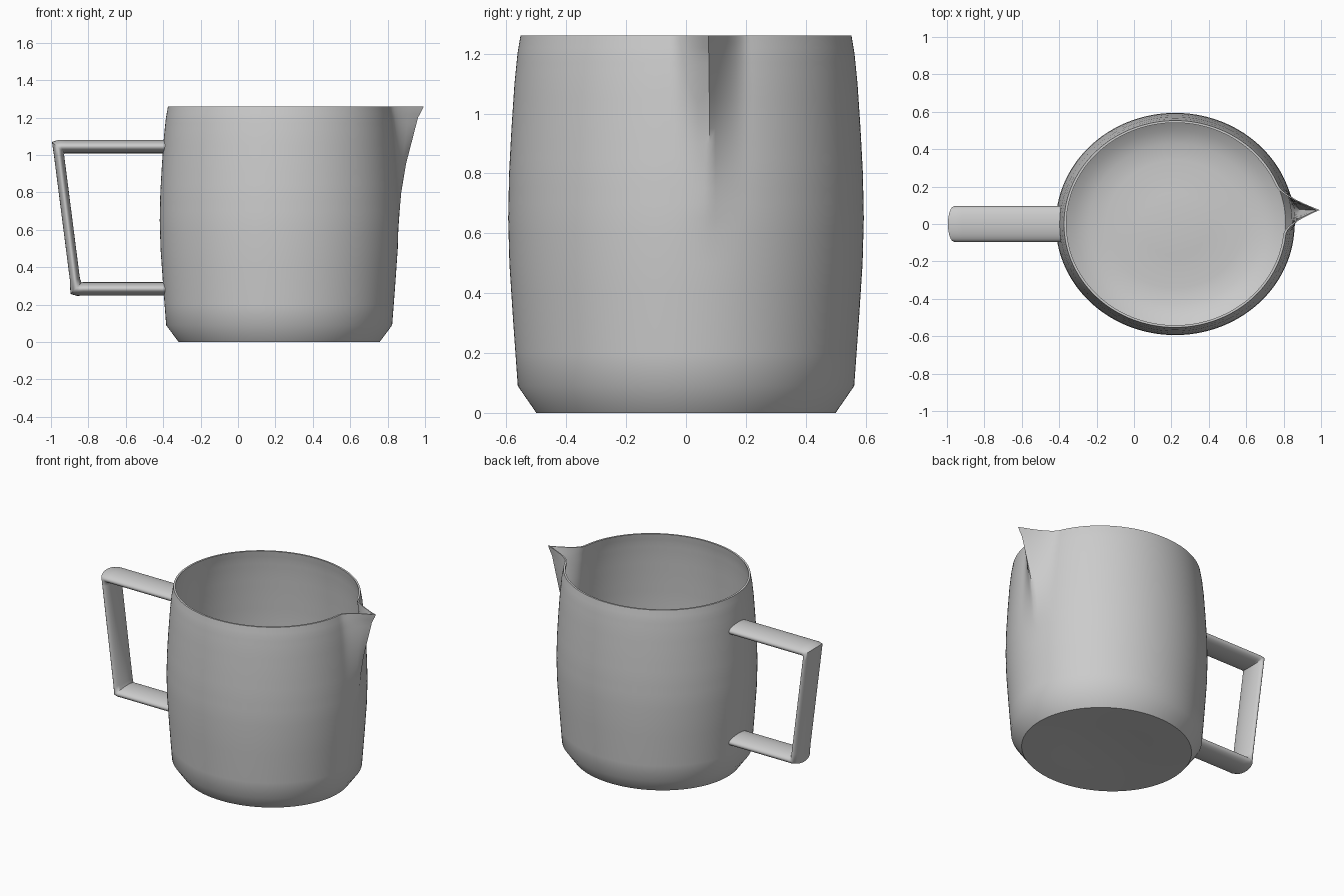
import bpy, bmesh
from math import sin, cos, pi, radians, hypot

if "Cube" in bpy.data.objects:
    bpy.data.objects.remove(bpy.data.objects["Cube"])

CX, SX = 0.22, 1.075          # body centre and oval stretch along x
TIP_A = 0.1355                # spout direction


def finish(name, bm, angle):
    bmesh.ops.recalc_face_normals(bm, faces=bm.faces)
    me = bpy.data.meshes.new(name)
    bm.to_mesh(me)
    bm.free()
    ob = bpy.data.objects.new(name, me)
    bpy.context.collection.objects.link(ob)
    bpy.ops.object.select_all(action='DESELECT')
    bpy.context.view_layer.objects.active = ob
    ob.select_set(True)
    bpy.ops.object.shade_smooth_by_angle(angle=radians(angle))


def bridge(bm, a, b):
    n = len(a)
    for i in range(n):
        j = (i + 1) % n
        bm.faces.new((a[i], a[j], b[j], b[i]))


def lerp(table, z):
    if z <= table[0][0]:
        return table[0][1]
    for (z0, v0), (z1, v1) in zip(table, table[1:]):
        if z <= z1:
            return v0 + (v1 - v0) * (z - z0) / (z1 - z0)
    return table[-1][1]


# Jug body: oval lathe with the spout pulled out of the wall
wall = [(0.09, .562), (0.3, .577), (0.5, .59), (0.65, .594), (0.8, .591),
        (0.95, .583), (1.1, .573), (1.2, .563), (1.26, .553)]
pull = [(0.6, 0), (0.8, .025), (0.95, .06), (1.1, .11), (1.2, .145), (1.26, .185)]
zs = [.09, .2, .3, .4, .5, .6, .65, .7, .75, .8, .85, .9, .95, 1.0, 1.05,
      1.1, 1.14, 1.17, 1.2, 1.22, 1.24, 1.26]
T = 0.012
profile = [(.25, .012), (.49, 0), (.5, 0)]
profile += [(lerp(wall, z), z) for z in zs]
profile += [(lerp(wall, z) - T, z) for z in reversed(zs)]
profile += [(.50, .055), (.43, .03), (.34, .022), (.17, .034)]

N = 192
bm = bmesh.new()
rings = []
for r, z in profile:
    ring = []
    for i in range(N):
        a = TIP_A + 2 * pi * i / N
        x, y = CX + SX * r * cos(a), r * sin(a)
        if cos(a) > 0:
            w = max(0, 1 - abs(y - 0.075) / 0.13)
            x += lerp(pull, z) * w ** 1.8
        ring.append(bm.verts.new((x, y, z)))
    rings.append(ring)
for a, b in zip(rings, rings[1:]):
    bridge(bm, a, b)
for ring, z in ((rings[0], .025), (rings[-1], .045)):
    c = bm.verts.new((CX, 0, z))
    for i in range(N):
        bm.faces.new((ring[i], ring[(i + 1) % N], c))
finish("jug_body", bm, 50)

# Handle: flat oval strap; each section is centre x, z and half thickness vector
sections = [(-.39, 1.045, 0, .036), (-.92, 1.045, 0, .036),
            (-.945, 1.045, -.014, .036), (-.961, 1.040, -.034, .03),
            (-.957, 1.0, -.027, -.003), (-.872, .335, -.027, -.003),
            (-.866, .287, -.03, -.03), (-.85, .283, -.012, -.036),
            (-.825, .284, 0, -.036), (-.39, .284, 0, -.036)]
M = 32
bm = bmesh.new()
rings = []
for x, z, dx, dz in sections:
    rings.append([bm.verts.new((x + dx * cos(2 * pi * i / M),
                                0.095 * sin(2 * pi * i / M),
                                z + dz * cos(2 * pi * i / M)))
                  for i in range(M)])
for a, b in zip(rings, rings[1:]):
    bridge(bm, a, b)
bm.faces.new(rings[0])
bm.faces.new(rings[-1])
finish("handle", bm, 60)
